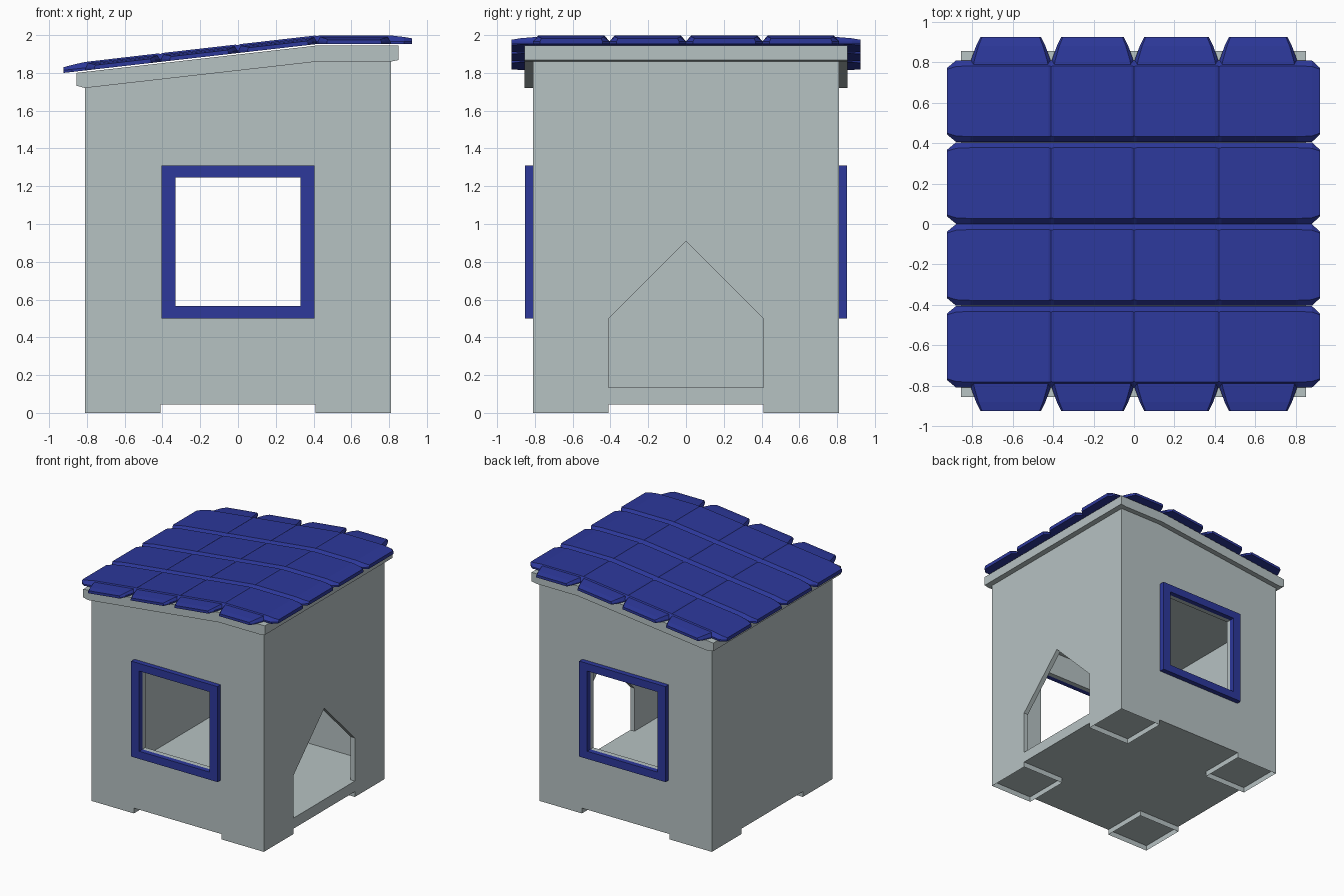
import bpy, bmesh
from mathutils import Vector

if "Cube" in bpy.data.objects:
    bpy.data.objects.remove(bpy.data.objects["Cube"])


def material(name, rgb):
    m = bpy.data.materials.new(name)
    m.diffuse_color = (*rgb, 1)
    m.use_nodes = True
    m.node_tree.nodes["Principled BSDF"].inputs["Base Color"].default_value = m.diffuse_color
    return m


GREY = material("pale grey", (0.47, 0.54, 0.545))
BLUE = material("deep blue", (0.026, 0.040, 0.33))


def finish(name, bm, mat):
    bmesh.ops.recalc_face_normals(bm, faces=bm.faces[:])
    me = bpy.data.meshes.new(name)
    bm.to_mesh(me)
    bm.free()
    ob = bpy.data.objects.new(name, me)
    bpy.context.collection.objects.link(ob)
    me.materials.append(mat)
    return ob


def loft(bm, rings, caps=True):
    """Skin a list of closed rings with equal point counts."""
    vs = [[bm.verts.new(p) for p in r] for r in rings]
    n = len(rings[0])
    for a, b in zip(vs, vs[1:]):
        for i in range(n):
            j = (i + 1) % n
            bm.faces.new((a[i], a[j], b[j], b[i]))
    if caps:
        bm.faces.new(vs[0])
        bm.faces.new(vs[-1])


def prism(name, pts, lo, hi, axis, mat=GREY):
    """Extrude a 2D profile (other axis, z) along x or y."""
    bm = bmesh.new()
    place = (lambda p, t: (t, p[0], p[1])) if axis == 'x' else (lambda p, t: (p[0], t, p[1]))
    loft(bm, [[place(p, t) for p in pts] for t in (lo, hi)])
    return finish(name, bm, mat)


def rect(x0, x1, z0, z1):
    return [(x0, z0), (x1, z0), (x1, z1), (x0, z1)]


def cut(ob, cutter):
    mod = ob.modifiers.new("cut", 'BOOLEAN')
    mod.operation = 'DIFFERENCE'
    mod.solver = 'EXACT'
    mod.object = cutter
    bpy.context.view_layer.objects.active = ob
    bpy.ops.object.modifier_apply(modifier=mod.name)
    bpy.data.objects.remove(cutter)


W = 0.81      # half width of the house
FOOT = 0.045  # foot height
BEND = 0.42   # x where the roof becomes level

# House body: hollow, with two windows and one pointed doorway
body = prism("house_body", [(-W, FOOT), (W, FOOT), (W, 1.88), (BEND, 1.88), (-W, 1.74)], -W, W, 'y')
cut(body, prism("room_cutter", rect(-0.77, 0.77, 0.135, 1.45), -0.77, 0.77, 'y'))
cut(body, prism("window_cutter", rect(-0.33, 0.33, 0.565, 1.245), -1, 1, 'y'))
cut(body, prism("door_cutter", [(-0.41, 0.135), (0.41, 0.135), (0.41, 0.5), (0, 0.91), (-0.41, 0.5)],
                0.6, 1, 'x'))

# Corner feet: open-bottomed skirts
bm = bmesh.new()
for sx in (-1, 1):
    for sy in (-1, 1):
        sq = [(sx * a, sy * b) for a, b in ((0.41, 0.41), (W, 0.41), (W, W), (0.41, W))]
        loft(bm, [[(x, y, z) for x, y in sq] for z in (0, FOOT)], caps=False)
finish("corner_feet", bm, GREY)

# Roof slab
prism("roof_slab", [(-0.855, 1.732), (-W, 1.72), (BEND, 1.86), (W, 1.86), (0.85, 1.868),
                    (0.85, 1.945), (BEND, 1.945), (-0.855, 1.80)], -0.855, 0.855, 'y')

# Window frames
for name, s in (("front_window_frame", -1), ("back_window_frame", 1)):
    bm = bmesh.new()
    outer, inner = rect(-0.405, 0.405, 0.5, 1.31), rect(-0.33, 0.33, 0.565, 1.245)
    rings = [[(x, s * y, z) for x, z in r]
             for r, y in ((outer, W), (outer, 0.853), (inner, 0.853), (inner, W), (outer, W))]
    loft(bm, rings, caps=False)
    bmesh.ops.remove_doubles(bm, verts=bm.verts[:], dist=1e-5)
    finish(name, bm, BLUE)


def roof_z(x):
    return 1.945 - 0.114 * max(0, BEND - x)


SEAMS = [-W, -0.41, 0, BEND, W]

# Tile rows running along x: (x, half width, top half width, top height)
sections = [(-0.925, 0.165, 0.158, 0.038), (-0.88, 0.202, 0.172, 0.045), (-W, 0.202, 0.175, 0.053)]
for x in SEAMS[1:-1]:
    sections += [(x - 0.012, 0.202, 0.175, 0.054), (x, 0.202, 0.172, 0.049),
                 (x + 0.012, 0.202, 0.175, 0.054)]
sections += [(W, 0.202, 0.175, 0.053), (0.88, 0.202, 0.172, 0.045), (0.92, 0.165, 0.158, 0.038)]
bm = bmesh.new()
for cy in (-0.6075, -0.2025, 0.2025, 0.6075):
    rings = []
    for x, w, t, h in sections:
        z = roof_z(x)
        rings.append([(x, cy - w, z + 0.008), (x, cy + w, z + 0.008), (x, cy + w, z + 0.022),
                      (x, cy + t, z + h), (x, cy - t, z + h), (x, cy - w, z + 0.022)])
    loft(bm, rings)
finish("roof_tile_rows", bm, BLUE)

# Tapered tile lips along the front and back: (y, inset, top inset, top height)
bm = bmesh.new()
for s in (-1, 1):
    for x0, x1 in zip(SEAMS, SEAMS[1:]):
        rings = []
        for y, i, t, h in ((0.77, 0, 0.012, 0.046), (W, 0.003, 0.02, 0.044),
                           (0.88, 0.028, 0.04, 0.038), (0.925, 0.05, 0.058, 0.030)):
            ring = [(x0 + i, 0.008), (x1 - i, 0.008), (x1 - i, 0.02), (x1 - t, h),
                    (x0 + t, h), (x0 + i, 0.02)]
            rings.append([(x, s * y, roof_z(x) + dz) for x, dz in ring])
        loft(bm, rings)
finish("roof_tile_lips", bm, BLUE)
